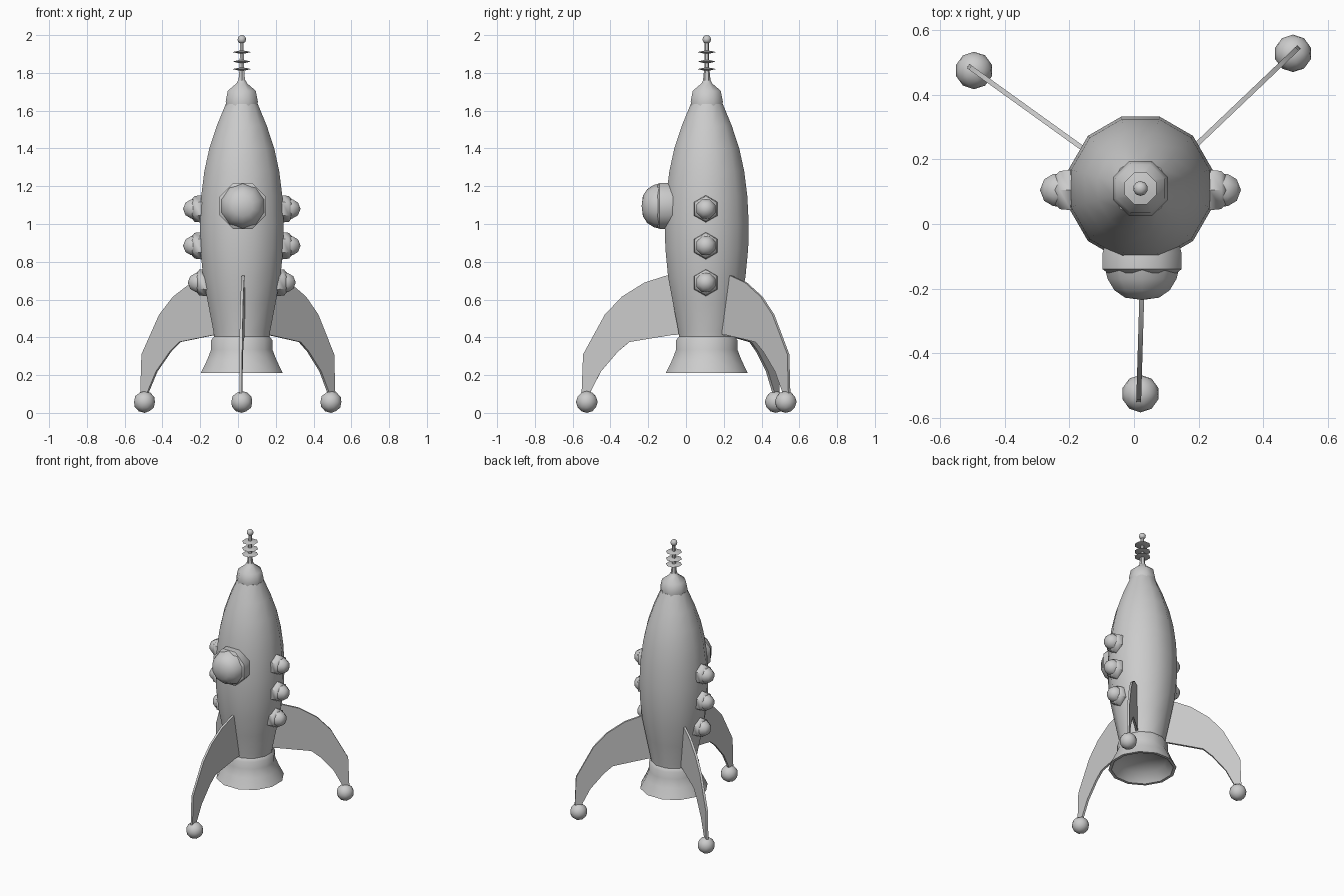
import bpy, bmesh
from math import cos, sin, pi, radians
from mathutils import Matrix, Vector

if "Cube" in bpy.data.objects:
    bpy.data.objects.remove(bpy.data.objects["Cube"])

AX, AY = 0.02, 0.11  # rocket axis


def finish(bm, name, matrix=Matrix(), angle=50):
    bmesh.ops.remove_doubles(bm, verts=bm.verts, dist=1e-5)
    bmesh.ops.recalc_face_normals(bm, faces=bm.faces)
    me = bpy.data.meshes.new(name)
    bm.to_mesh(me)
    bm.free()
    ob = bpy.data.objects.new(name, me)
    bpy.context.collection.objects.link(ob)
    ob.matrix_world = matrix
    bpy.ops.object.select_all(action='DESELECT')
    ob.select_set(True)
    bpy.context.view_layer.objects.active = ob
    bpy.ops.object.shade_smooth_by_angle(angle=radians(angle))
    return ob


def lathe(name, profile, sides, matrix=Matrix.Translation((AX, AY, 0)), angle=50):
    # revolve (radius, height) points round local z
    bm = bmesh.new()
    rings = []
    for r, z in profile:
        if r == 0:
            rings.append([bm.verts.new((0, 0, z))] * sides)
        else:
            rings.append([bm.verts.new((r * cos(2 * pi * (i + .5) / sides),
                                        r * sin(2 * pi * (i + .5) / sides), z))
                          for i in range(sides)])
    for a, b in zip(rings, rings[1:]):
        for i in range(sides):
            j = (i + 1) % sides
            bm.faces.new(list(dict.fromkeys((a[i], a[j], b[j], b[i]))))
    return finish(bm, name, matrix, angle)


def ball(name, radius, loc):
    bm = bmesh.new()
    bmesh.ops.create_icosphere(bm, subdivisions=2, radius=radius)
    return finish(bm, name, Matrix.Translation(loc))


# Hull
lathe("hull", [(0, .39), (.15, .39), (.155, .43), (.185, .58), (.212, .72), (.227, .87),
               (.23, 1.0), (.222, 1.15), (.205, 1.28), (.178, 1.4), (.137, 1.52),
               (.088, 1.635), (0, 1.635)], 12)

# Exhaust nozzle with hollow underside
lathe("nozzle", [(0, .40), (.152, .405), (.168, .385), (.168, .335), (.19, .28), (.225, .21),
                 (.205, .21), (.16, .27), (0, .29)], 12)

# Nose cap and antenna
lathe("nose_cap", [(0, 1.625), (.09, 1.625), (.092, 1.65), (.08, 1.705), (.03, 1.745),
                   (.022, 1.76), (0, 1.76)], 8)
lathe("antenna_mast", [(0, 1.74), (.022, 1.74), (.013, 1.83), (.011, 1.98), (0, 1.98)], 6)
for z in (1.82, 1.86, 1.91):
    lathe("antenna_disc", [(0, z - .008), (.02, z - .007), (.053, z), (.02, z + .007), (0, z + .008)], 8)
ball("antenna_tip", .023, (AX, AY, 1.977))

# Large front window
front = Matrix.Translation((.025, AY, 1.095)) @ Vector((0, -1, 0)).to_track_quat('Z', 'Y').to_matrix().to_4x4()
lathe("front_window_ring", [(0, .16), (.122, .16), (.132, .2), (.132, .25), (.115, .262), (0, .262)], 8, front)
lathe("front_window_dome", [(.12, .25), (.112, .28), (.09, .315), (.055, .338), (0, .345)], 10, front)

# Side portholes
for side in (-1, 1):
    turn = Vector((side, 0, 0)).to_track_quat('Z', 'Y').to_matrix().to_4x4()
    for z, depth in ((1.08, 0), (.885, 0), (.69, -.025)):
        m = Matrix.Translation((AX + side * depth, AY - .005, z)) @ turn
        lathe("porthole_ring", [(0, .17), (.062, .17), (.072, .215), (.068, .25), (.05, .265), (0, .265)], 6, m)
        lathe("porthole_dome", [(.055, .24), (.054, .27), (.036, .298), (0, .311)], 8, m)

# Three curved fins with ball feet
outer = [(.18, .735), (.22, .725), (.33, .69), (.45, .615), (.54, .52), (.655, .31), (.663, .1), (.655, .05)]
inner = [(.12, .415), (.18, .413), (.26, .40), (.41, .375), (.47, .325), (.56, .22), (.622, .1), (.63, .05)]
fins = [((.034, .11), 268.3, (.02, -.525)),
        ((.03, .09), 43.6, (.492, .528)),
        ((.025, .102), 144.3, (-.495, .475))]
for (ox, oy), deg, (fx, fy) in fins:
    bm = bmesh.new()
    loops = []
    for (r0, z0), (r1, z1) in zip(outer, inner):
        loops.append([bm.verts.new((r, t, z)) for r, z, t in
                      ((r0, z0, -.0075), (r0, z0, .0075), (r1, z1, .0075), (r1, z1, -.0075))])
    for a, b in zip(loops, loops[1:]):
        for i in range(4):
            bm.faces.new((a[i], a[(i + 1) % 4], b[(i + 1) % 4], b[i]))
    bm.faces.new(loops[0])
    bm.faces.new(loops[-1])
    finish(bm, "fin", Matrix.Translation((ox, oy, 0)) @ Matrix.Rotation(radians(deg), 4, 'Z'))
    ball("foot", .058, (fx, fy, .058))
